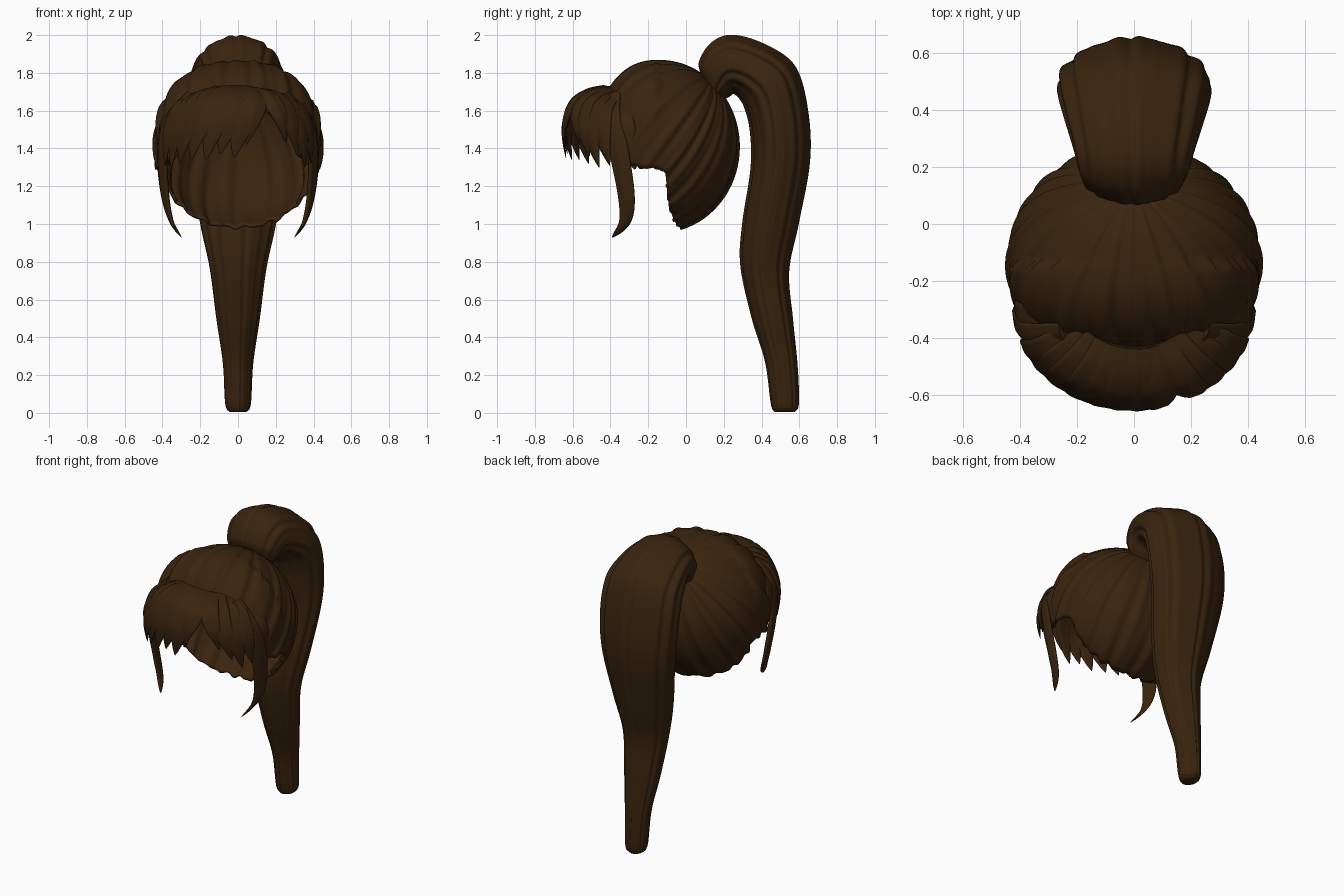
import bpy
from math import sin, cos, pi, radians
from mathutils import Vector

old = bpy.data.objects.get("Cube")
if old:
    bpy.data.objects.remove(old, do_unlink=True)

brown = bpy.data.materials.new("dark_brown_hair")
brown.use_nodes = True
COLOUR = (0.041, 0.0175, 0.0045, 1)
brown.diffuse_color = COLOUR
brown.node_tree.nodes["Principled BSDF"].inputs["Base Color"].default_value = COLOUR


def spline(points, steps, closed=False):
    """Smooth curve through points of any dimension."""
    n, out = len(points), []
    for i in range(n if closed else n - 1):
        ids = [i - 1, i, i + 1, i + 2]
        ids = [k % n if closed else min(max(k, 0), n - 1) for k in ids]
        a, b, c, d = [points[k] for k in ids]
        for s in range(steps):
            t = s / steps
            out.append([q + 0.5 * t * (r - p + t * (2 * p - 5 * q + 4 * r - e + t * (3 * (q - r) + e - p)))
                        for p, q, r, e in zip(a, b, c, d)])
    if not closed:
        out.append(list(points[-1]))
    return out


def loft(name, rings, capped=True):
    """Skin a list of closed rings, all with the same point count."""
    n = len(rings[0])
    verts = [p for ring in rings for p in ring]
    faces = [(r * n + k, r * n + (k + 1) % n, (r + 1) * n + (k + 1) % n, (r + 1) * n + k)
             for r in range(len(rings) - 1) for k in range(n)]
    if capped:
        faces.append(tuple(reversed(range(n))))
        faces.append(tuple(range(len(verts) - n, len(verts))))
    mesh = bpy.data.meshes.new(name)
    mesh.from_pydata(verts, [], faces)
    mesh.materials.append(brown)
    obj = bpy.data.objects.new(name, mesh)
    bpy.context.collection.objects.link(obj)
    bpy.ops.object.select_all(action='DESELECT')
    obj.select_set(True)
    bpy.context.view_layer.objects.active = obj
    bpy.ops.object.mode_set(mode='EDIT')
    bpy.ops.mesh.select_all(action='SELECT')
    bpy.ops.mesh.normals_make_consistent(inside=False)
    bpy.ops.object.mode_set(mode='OBJECT')
    bpy.ops.object.shade_smooth_by_angle(angle=radians(60))
    return obj


# Scalp cap: strands run from the tie over a rounded head to the hairline
CENTRE = Vector((0, -0.14, 1.42))


def on_head(direction, bump):
    x, y, z = direction
    power = 2.0 if y > 0 else 2.3
    size = (abs(x / 0.445) ** power + abs(y / (0.42 if y > 0 else 0.33)) ** power
            + abs(z / (0.445 if z > 0 else 0.46)) ** power) ** (1 / power)
    return CENTRE + direction * (1 / size + bump)


half_hem = [(0, -.03, .98), (.15, -.05, .98), (.29, -.08, 1.04), (.37, -.1, 1.15), (.41, -.12, 1.28),
            (.41, -.25, 1.3), (.38, -.4, 1.33), (.28, -.45, 1.52), (.15, -.47, 1.62), (0, -.48, 1.65)]
hem = spline(half_hem + [(-x, y, z) for x, y, z in half_hem[-2:0:-1]], 16, closed=True)
tie = Vector((0, 0.28, 0.36)).normalized()
rings = []
ROWS = 30
for r in range(1, ROWS + 1):
    ring = []
    for k, point in enumerate(hem):
        u = 2 * pi * k / len(hem)
        ragged = 0.01 * abs(sin(13 * u)) + 0.006 * sin(34 * u)
        t = r / ROWS * (1 - ragged)
        end = (Vector(point) - CENTRE).normalized()
        angle = tie.angle(end)
        d = (tie * sin((1 - t) * angle) + end * sin(t * angle)) / sin(angle)
        ridge = min(1, 1.6 * t) * (0.006 * sin(22 * u + 2.5 * t) + 0.003 * sin(37 * u + 2))
        ring.append(on_head(d.normalized(), ridge))
    rings.append(ring)
cap = loft("scalp_hair", rings, capped=False)
shell = cap.modifiers.new("thickness", 'SOLIDIFY')
shell.thickness = 0.015
shell.offset = -1

# Ponytail: inner edge y z, outer edge y z, half width
stations = [(.20, 1.66, .08, 1.79, .15), (.235, 1.68, .07, 1.86, .175), (.245, 1.69, .135, 1.96, .195),
            (.255, 1.69, .25, 2.0, .21), (.28, 1.67, .43, 1.945, .24), (.31, 1.62, .58, 1.83, .265),
            (.34, 1.5, .645, 1.6, .27), (.345, 1.3, .655, 1.33, .25), (.3, 1, .595, 1, .2),
            (.29, .78, .545, .75, .15), (.35, .5, .565, .5, .115), (.42, .27, .59, .25, .08),
            (.45, .05, .597, .05, .068), (.47, .005, .575, .005, .045)]
rings = []
SIDES = 120
for iy, iz, oy, oz, width in spline(stations, 8):
    inner, outer = Vector((0, iy, iz)), Vector((0, oy, oz))
    ring = []
    for k in range(SIDES):
        a = 2 * pi * k / SIDES
        ridge = 0.96 + 0.05 * abs(sin(6.5 * a + 0.4)) + 0.015 * sin(19 * a)
        c, s = cos(a), sin(a)
        side = width * ridge * (abs(s) ** 1.15) * (1 if s > 0 else -1)
        ring.append((inner + outer) / 2 + (outer - inner) / 2 * c * ridge + Vector((side, 0, 0)))
    rings.append(ring)
loft("ponytail", rings)


def lock(name, path, width, thick, root=0.6, point=0.8):
    """Flat strand that swells from its root and tapers to a tip."""
    pts = [Vector(p) for p in spline(path, 6)]
    rings = []
    for i, p in enumerate(pts):
        t = i / (len(pts) - 1)
        along = (pts[min(i + 1, len(pts) - 1)] - pts[max(i - 1, 0)]).normalized()
        out = p - Vector((0, -0.2, 1.45))
        out = (out - along * out.dot(along)).normalized()
        across = along.cross(out)
        taper = (root + (1 - root) * min(1, 3 * t)) * max(0.03, 1 - t ** 2.5) ** point
        ring = []
        for k in range(24):
            a = 2 * pi * k / 24
            ridge = 1 + 0.12 * sin(5 * a)
            ring.append(p + across * (width * taper * cos(a))
                        + out * (thick * taper * ridge * sin(a)))
        rings.append(ring)
    return loft(name, rings)


# Fringe: start angle, end angle (degrees from the front), tip height, half width
fringe = [(-46, -66, 1.31, .08), (-36, -57, 1.30, .085), (-26, -47, 1.32, .095), (-15, -36, 1.34, .1),
          (-5, -24, 1.34, .1), (4, -13, 1.37, .1), (12, -3, 1.35, .1), (18, 6, 1.42, .075),
          (23, 37, 1.43, .065), (30, 48, 1.36, .08), (40, 57, 1.30, .085), (50, 66, 1.32, .08)]
for i, (start, end, tip, width) in enumerate(fringe):
    path = []
    for t, reach in ((0, .52), (.15, .7), (.35, .87), (.6, .96), (.8, .98), (1, .96)):
        a = radians(start + (end - start) * t)
        top = 1.715 - 0.07 * sin(radians(start)) ** 2
        path.append((0.44 * reach * sin(a), -0.2 - 0.455 * reach * cos(a) ** 0.85,
                     top - (top - tip) * t ** 1.5))
    lock(f"fringe_lock_{i + 1}", path, width, 0.022, root=0.85, point=1.0)

# Long face-framing strands and the shorter ones behind them
for side, label in ((1, "left"), (-1, "right")):
    long_path = [(.25, -.38, 1.69), (.365, -.39, 1.55), (.40, -.35, 1.36), (.385, -.315, 1.14),
                 (.35, -.325, 1.01), (.30, -.39, .93)]
    short_path = [(.25, -.34, 1.66), (.375, -.34, 1.55), (.405, -.3, 1.42), (.395, -.27, 1.29)]
    lock(label + "_long_strand", [(side * x, y, z) for x, y, z in long_path], .06, .022)
    lock(label + "_short_strand", [(side * x, y, z) for x, y, z in short_path], .07, .018)
